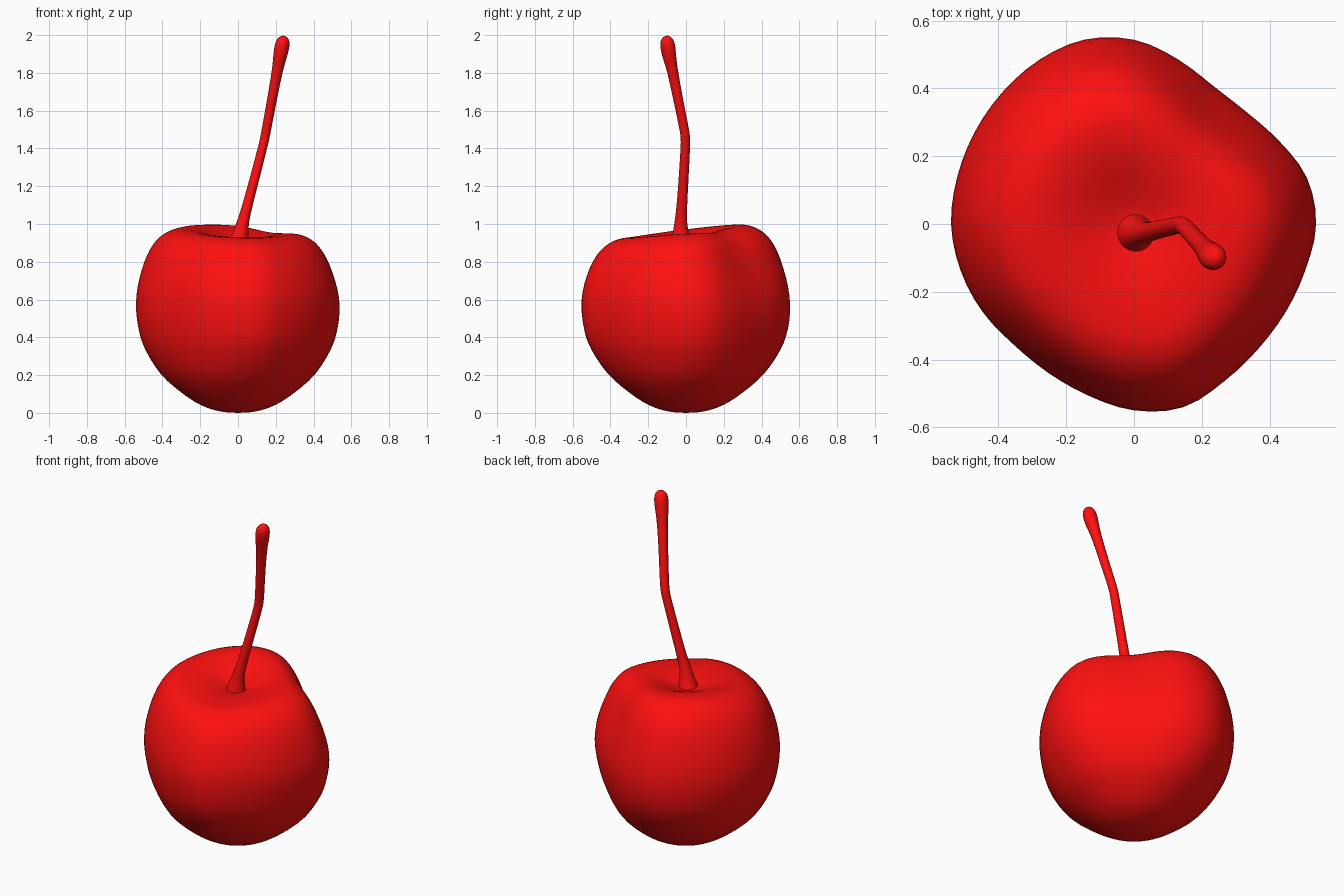
import bpy, bmesh, math

if "Cube" in bpy.data.objects:
    bpy.data.objects.remove(bpy.data.objects["Cube"])

RED = bpy.data.materials.new("cherry_red")
RED.diffuse_color = (1.0, 0.005, 0.005, 1)
RED.use_nodes = True
RED.node_tree.nodes["Principled BSDF"].inputs["Base Color"].default_value = RED.diffuse_color


def smooth(a, b, x):
    t = max(0, min(1, (x - a) / (b - a)))
    return t * t * (3 - 2 * t)


def catmull(p0, p1, p2, p3, t):
    return [0.5 * (2 * b + (c - a) * t + (2 * a - 5 * b + 4 * c - d) * t * t
                   + (3 * b - a - 3 * c + d) * t ** 3)
            for a, b, c, d in zip(p0, p1, p2, p3)]


def loft(name, start, rings, end):
    """Skin a stack of closed rings, closed by a pole point at both ends."""
    bm = bmesh.new()
    vs = [[bm.verts.new(p) for p in ring] for ring in rings]
    n = len(vs[0])
    lo, hi = bm.verts.new(start), bm.verts.new(end)
    for i in range(n):
        j = (i + 1) % n
        bm.faces.new((lo, vs[0][j], vs[0][i]))
        for a, b in zip(vs, vs[1:]):
            bm.faces.new((a[i], a[j], b[j], b[i]))
        bm.faces.new((vs[-1][i], vs[-1][j], hi))
    bmesh.ops.recalc_face_normals(bm, faces=bm.faces)
    for f in bm.faces:
        f.smooth = True
    me = bpy.data.meshes.new(name)
    bm.to_mesh(me)
    bm.free()
    me.materials.append(RED)
    ob = bpy.data.objects.new(name, me)
    bpy.context.collection.objects.link(ob)
    return ob


# Fruit outline seen from above: radius every 15 degrees
OUTLINE = [.54, .532, .498, .474, .475, .507, .547, .565, .56, .55, .543, .54,
           .54, .53, .517, .503, .507, .524, .55, .56, .535, .52, .518, .525]
# Fruit profile: fraction of outline radius, height
PROFILE = [(0, 0), (.18, .008), (.37, .042), (.56, .108), (.76, .205), (.91, .335),
           (.975, .445), (1, .575), (.97, .7), (.89, .83), (.78, .915), (.64, .957),
           (.5, .963), (.35, .95), (.2, .925), (.08, .905), (0, .9)]


def outline(deg):
    k = deg / 15
    i = int(k)
    return catmull(*[[OUTLINE[(i + o) % 24]] for o in (-1, 0, 1, 2)], k - i)[0]


def fruit_point(f, z, deg):
    a = math.radians(deg)
    up = smooth(0, .45, z)                     # rounder towards the bottom
    r = outline(deg) * up + .535 * (1 - up)
    d = (deg - 48 + 180) % 360 - 180
    dent = math.exp(-(d / 42) ** 2)            # flattened shoulder at back right
    r -= .05 * dent * smooth(.45, .9, z)
    tilt = .037 * math.cos(a - math.radians(103)) - .028 * dent
    zz = z + tilt * smooth(.5, .97, z) * smooth(0, .6, f)
    return (r * f * math.cos(a), r * f * math.sin(a), zz)


# Fruit
path = []
for i in range(len(PROFILE) - 1):
    q = [PROFILE[max(0, min(len(PROFILE) - 1, i + o))] for o in (-1, 0, 1, 2)]
    path += [catmull(*q, t / 3) for t in range(3)]
rings = [[fruit_point(f, z, k * 5) for k in range(72)] for f, z in path[1:]]
loft("fruit", (0, 0, 0), rings, (0, 0, .9))

# Stem: x, y, z, radius
STEM = [(0, -.025, .84, .068), (.003, -.027, .9, .06), (.012, -.028, .95, .044),
        (.025, -.028, 1.01, .034), (.045, -.023, 1.08, .029), (.09, -.012, 1.25, .027),
        (.137, -.002, 1.43, .026), (.145, -.002, 1.47, .026), (.18, -.042, 1.66, .027),
        (.21, -.073, 1.82, .03), (.222, -.088, 1.88, .038), (.233, -.097, 1.94, .043),
        (.238, -.1, 1.98, .036)]
rings = [[(x + r * math.cos(k * math.tau / 12), y + r * math.sin(k * math.tau / 12), z)
          for k in range(12)] for x, y, z, r in STEM]
stem = loft("stem", (0, -.025, .83), rings, (.24, -.1, 2.005))
sub = stem.modifiers.new("smooth", 'SUBSURF')
sub.levels = sub.render_levels = 2
